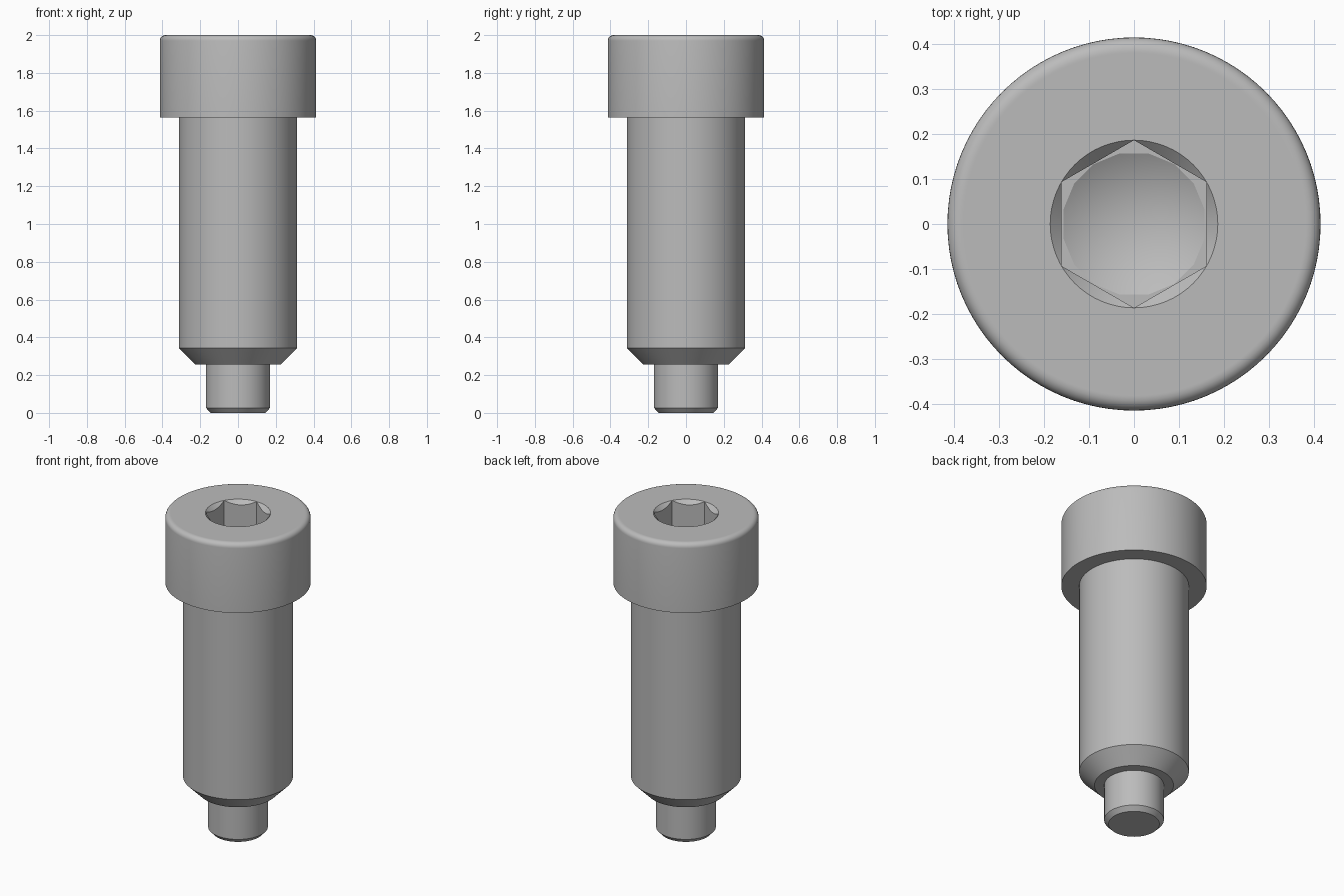
import bpy, bmesh, math

cube = bpy.data.objects.get("Cube")
if cube:
    bpy.data.objects.remove(cube, do_unlink=True)

steel = bpy.data.materials.new("grey_steel")
steel.use_nodes = True
GREY = (0.5, 0.5, 0.5, 1)
steel.diffuse_color = GREY
steel.node_tree.nodes["Principled BSDF"].inputs["Base Color"].default_value = GREY


def lathe(name, profile, sides, turn=0.0):
    """Revolve (radius, z) points about z, listed from bottom to top."""
    bm = bmesh.new()
    rings = []
    for r, z in profile:
        if r == 0:
            rings.append([bm.verts.new((0, 0, z))] * sides)
            continue
        angles = [turn + math.tau * i / sides for i in range(sides)]
        rings.append([bm.verts.new((r * math.cos(a), r * math.sin(a), z)) for a in angles])
    for low, high in zip(rings, rings[1:]):
        for i in range(sides):
            j = (i + 1) % sides
            corners = dict.fromkeys((low[i], low[j], high[j], high[i]))
            bm.faces.new(list(corners))
    if profile[0][0] > 0:
        bm.faces.new(rings[0][::-1])
    if profile[-1][0] > 0:
        bm.faces.new(rings[-1])
    bmesh.ops.recalc_face_normals(bm, faces=bm.faces)
    mesh = bpy.data.meshes.new(name)
    bm.to_mesh(mesh)
    bm.free()
    mesh.materials.append(steel)
    obj = bpy.data.objects.new(name, mesh)
    bpy.context.collection.objects.link(obj)
    return obj


# Screw body: dog point, chamfered shank, head with rounded top edge
HEAD_R, TOP, FILLET = 0.414, 2.0, 0.03
profile = [(0.145, 0), (0.17, 0.027), (0.17, 0.255), (0.225, 0.255),
           (0.3125, 0.343), (0.3125, 1.564), (HEAD_R, 1.564)]
for i in range(7):
    a = math.pi / 2 * i / 6
    profile.append((HEAD_R - FILLET + FILLET * math.cos(a),
                    TOP - FILLET + FILLET * math.sin(a)))
profile.append((HEAD_R - FILLET - 0.004, TOP))
screw = lathe("socket_head_screw", profile, 96)

# Socket: hexagonal recess, conical drill point, lead-in chamfer
FLOOR, HEX_R = 1.78, 0.186
cutters = [
    lathe("hex_cutter", [(HEX_R, FLOOR), (HEX_R, TOP + 0.1)], 6, math.pi / 2),
    lathe("drill_cutter", [(0, FLOOR - 0.092), (0.16, FLOOR), (0.16, FLOOR + 0.08)],
          16, math.pi / 16),
    lathe("chamfer_cutter", [(HEX_R - 0.04, TOP - 0.04), (HEX_R + 0.02, TOP + 0.02)], 64),
]
bpy.context.view_layer.objects.active = screw
for cutter in cutters:
    cutter.hide_render = True
    cut = screw.modifiers.new(cutter.name, "BOOLEAN")
    cut.operation = "DIFFERENCE"
    cut.solver = "EXACT"
    cut.object = cutter
    bpy.ops.object.modifier_apply(modifier=cut.name)
    bpy.data.objects.remove(cutter, do_unlink=True)

# Smooth shading with crisp machined edges
bpy.ops.object.select_all(action="DESELECT")
screw.select_set(True)
bpy.ops.object.shade_smooth_by_angle(angle=math.radians(29))
